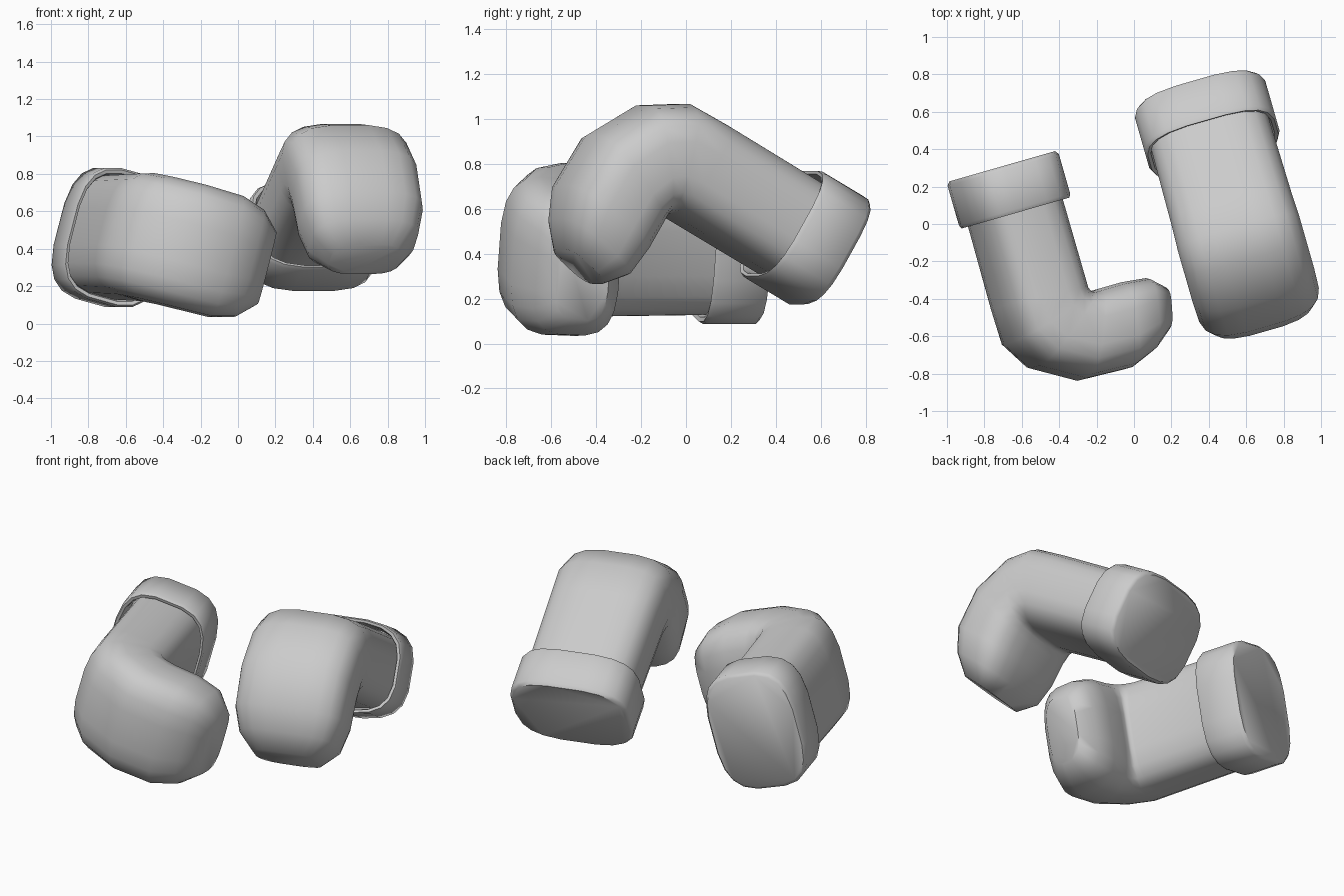
import bpy, bmesh
from math import cos, sin, pi, radians, copysign
from mathutils import Vector, Matrix

if "Cube" in bpy.data.objects:
    bpy.data.objects.remove(bpy.data.objects["Cube"], do_unlink=True)

SIDES = 20

grey = bpy.data.materials.new("light_grey")
grey.use_nodes = True
colour = (0.6, 0.6, 0.6, 1)
grey.diffuse_color = colour
grey.node_tree.nodes["Principled BSDF"].inputs["Base Color"].default_value = colour


def add_ring(bm, outer, inner, half_width, power=3.2):
    """Rounded rectangle spanning two profile points, widened sideways."""
    a, b = Vector((*outer, 0)), Vector((*inner, 0))
    mid, half = (a + b) / 2, (b - a) / 2
    verts = []
    for i in range(SIDES):
        angle = 2 * pi * (i + 0.5) / SIDES
        c, s = cos(angle), sin(angle)
        c = copysign(abs(c) ** (2 / power), c)
        s = copysign(abs(s) ** (2 / power), s)
        verts.append(bm.verts.new(mid + half * c + Vector((0, 0, half_width * s))))
    return verts


def loft(name, sections, frame, sharp):
    bm = bmesh.new()
    rings = [add_ring(bm, *section) for section in sections]
    for r1, r2 in zip(rings, rings[1:]):
        for i in range(SIDES):
            j = (i + 1) % SIDES
            bm.faces.new((r1[i], r1[j], r2[j], r2[i]))
    bm.faces.new(rings[0])
    bm.faces.new(rings[-1])
    bmesh.ops.recalc_face_normals(bm, faces=bm.faces[:])
    bm.transform(frame)
    mesh = bpy.data.meshes.new(name)
    bm.to_mesh(mesh)
    bm.free()
    mesh.materials.append(grey)
    obj = bpy.data.objects.new(name, mesh)
    bpy.context.collection.objects.link(obj)
    bpy.ops.object.select_all(action='DESELECT')
    obj.select_set(True)
    bpy.context.view_layer.objects.active = obj
    bpy.ops.object.shade_smooth_by_angle(angle=radians(sharp))


# Bent hand: wrist, knuckle bend and curled rounded end
# Each section is outer point, inner point, half width
hand = [
    ((-0.45, -0.235), (-0.45, 0.235), 0.325),
    ((0.22, -0.24), (0.25, 0.235), 0.335),
    ((0.42, -0.235), (0.27, 0.245), 0.34),
    ((0.58, -0.135), (0.275, 0.26), 0.34),
    ((0.715, 0.1), (0.27, 0.3), 0.34),
    ((0.725, 0.36), (0.27, 0.43), 0.335),
    ((0.67, 0.5), (0.285, 0.57), 0.295),
    ((0.59, 0.61), (0.36, 0.66), 0.2),
]


# Cuff: closed band with a hollow lip around the wrist
def cuff_section(t, scale):
    return (t, -0.28 * scale), (t, 0.28 * scale), 0.365 * scale


cuff = [cuff_section(t, scale) for t, scale in
        [(-0.5, 0.95), (-0.48, 1), (-0.26, 1), (-0.24, 0.97),
         (-0.245, 0.92), (-0.27, 0.9), (-0.36, 0.87)]]


def frame_from(origin, along, curl):
    along, curl = along.normalized(), curl.normalized()
    side = along.cross(curl)
    rot = Matrix((along, curl, side)).transposed().to_4x4()
    return Matrix.Translation(origin) @ rot


# Left hand points up and curls down; right hand lies flat and curls inward
yaw = radians(16)
forward = Vector((sin(yaw), -cos(yaw), 0))
across = Vector((cos(yaw), sin(yaw), 0))
up = Vector((0, 0, 1))
pitch, roll = radians(30), radians(15)
frames = {
    "left": frame_from(Vector((0.48, 0.225, 0.655)),
                       forward * cos(pitch) + up * sin(pitch),
                       forward * sin(pitch) - up * cos(pitch)),
    "right": frame_from(Vector((-0.567, -0.172, 0.46)), forward,
                        across * cos(roll) - up * sin(roll)),
}
for side, frame in frames.items():
    loft(side + "_hand", hand, frame, 60)
    loft(side + "_cuff", cuff, frame, 50)
